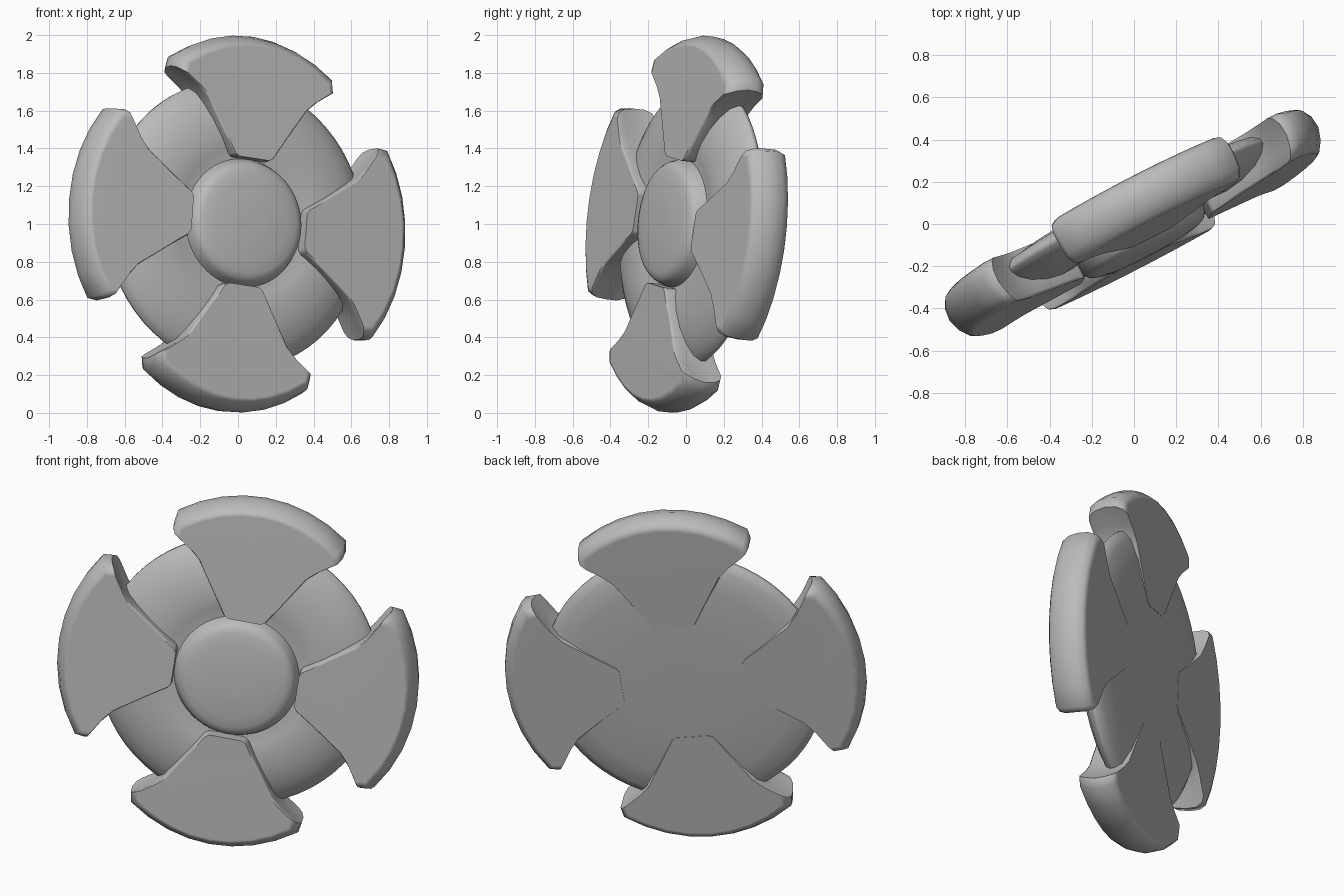
import bpy, bmesh
from math import sin, cos, pi, radians
from mathutils import Matrix, Vector

cube = bpy.data.objects.get("Cube")
if cube:
    bpy.data.objects.remove(cube, do_unlink=True)

grey = bpy.data.materials.new("plain grey")
grey.use_nodes = True
COLOUR = (0.5, 0.5, 0.5, 1)
grey.diffuse_color = COLOUR
grey.node_tree.nodes["Principled BSDF"].inputs["Base Color"].default_value = COLOUR

# Tilted frame of the wheel: right arm, top arm and front normal
right = Vector((0.883, 0.449, -0.137)).normalized()
up = Vector((0.072, 0.144, 0.987))
front = right.cross(up).normalized()
up = front.cross(right)
FRAME = Matrix.Translation((0, 0, 1)) @ Matrix((right, up, front)).transposed().to_4x4()


def add_object(name, rings, turn=0):
    """Skin consecutive closed rings of points and cap both ends."""
    bm = bmesh.new()
    loops = [[bm.verts.new(p) for p in ring] for ring in rings]
    for a, b in zip(loops, loops[1:]):
        for i in range(len(a)):
            j = (i + 1) % len(a)
            bm.faces.new((a[i], a[j], b[j], b[i]))
    bm.faces.new(loops[0])
    bm.faces.new(loops[-1])
    bmesh.ops.recalc_face_normals(bm, faces=bm.faces)
    mesh = bpy.data.meshes.new(name)
    bm.to_mesh(mesh)
    bm.free()
    mesh.materials.append(grey)
    obj = bpy.data.objects.new(name, mesh)
    bpy.context.collection.objects.link(obj)
    obj.matrix_world = FRAME @ Matrix.Rotation(turn, 4, "Z")
    bpy.ops.object.select_all(action="DESELECT")
    obj.select_set(True)
    bpy.context.view_layer.objects.active = obj
    bpy.ops.object.shade_smooth_by_angle(angle=radians(60))
    weighted = obj.modifiers.new("even shading", "WEIGHTED_NORMAL")
    weighted.keep_sharp = True


def lathe(name, profile, segments=64):
    angles = [2 * pi * i / segments for i in range(segments)]
    add_object(name, [[(r * cos(a), r * sin(a), h) for a in angles] for r, h in profile])


# Round plate behind the arms, thinning towards its rim
lathe("disk", [(0.1, 0.05), (0.345, 0.055), (0.4, 0.07), (0.48, 0.077), (0.58, 0.068),
               (0.67, 0.042), (0.735, 0.005), (0.768, -0.03), (0.765, -0.055),
               (0.72, -0.085), (0.6, -0.107), (0.35, -0.114), (0.1, -0.115)])

# Shallow domed hub
lathe("hub", [(0.06, 0.156), (0.13, 0.154), (0.22, 0.148), (0.275, 0.14),
              (0.305, 0.128), (0.322, 0.108), (0.335, 0.075), (0.345, 0.045)])

# Flared arm outline: one side, the curved tip, then the mirrored side
INNER, TIP = 0.34, 1.005
side = [(INNER, 0.1), (0.355, 0.125), (0.48, 0.205), (0.6, 0.285), (0.66, 0.325),
        (0.72, 0.395), (0.785, 0.495)]
arc = []
for i in range(9):
    t = 1 - i / 4
    r = TIP - 0.03 * t * t
    arc.append((r * cos(radians(30) * t), r * sin(radians(30) * t)))
outline = side + arc + [(x, -y) for x, y in reversed(side)]

# Height, shrink in length, shrink in width: rounded front and back edges
LAYERS = [(0.11, 0.1, 0.11), (0.098, 0.07, 0.05), (0.06, 0.03, 0.012), (0, 0, 0),
          (-0.06, 0.01, 0.0), (-0.1, 0.045, 0.03), (-0.116, 0.09, 0.09)]


def arm(name, turn, length, width):
    rings = []
    for h, kx, ky in LAYERS:
        ring = []
        for x, y in outline:
            # The front face rises gently towards the hub
            rise = 0.18 * max(h, 0) * (TIP - x) / (TIP - INNER)
            reach = INNER + (x - INNER) * (1 - kx) * length
            # Only the flared end changes width, the neck stays the same
            flare = 1 + (width - 1) * (x - INNER) / (TIP - INNER)
            ring.append((reach, y * (1 - ky) * flare, h + rise))
        rings.append(ring)
    add_object(name, rings, turn)


for name, turn, length, width in [
        ("left_arm", 0, 0.975, 1.05), ("top_arm", pi / 2, 1, 0.93),
        ("right_arm", pi, 0.975, 1.05), ("bottom_arm", -pi / 2, 1, 0.93)]:
    arm(name, turn, length, width)
